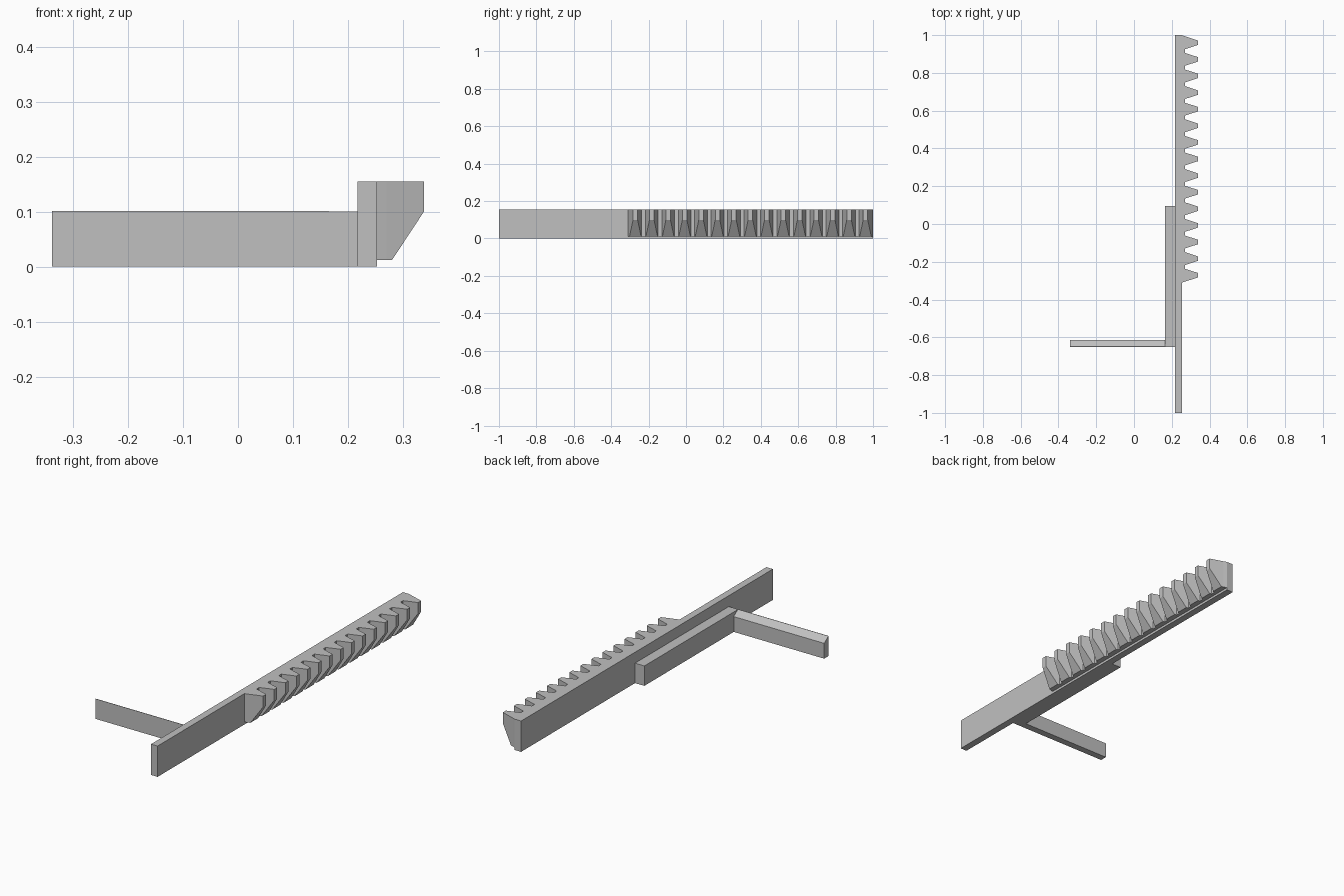
import bpy
import bmesh

cube = bpy.data.objects.get("Cube")
if cube:
    bpy.data.objects.remove(cube)

grey = bpy.data.materials.new("plain grey")
grey.use_nodes = True
colour = (0.53, 0.53, 0.53, 1)
grey.diffuse_color = colour
grey.node_tree.nodes["Principled BSDF"].inputs["Base Color"].default_value = colour


def prism(name, outline, place, start, end):
    """Extrude a convex outline from start to end; place maps it into space."""
    bm = bmesh.new()
    for level in (start, end):
        for u, v in outline:
            bm.verts.new(place(u, v, level))
    bmesh.ops.convex_hull(bm, input=bm.verts)
    return finish(name, bm)


def finish(name, bm):
    bmesh.ops.dissolve_limit(bm, angle_limit=0.01, verts=bm.verts, edges=bm.edges)
    bmesh.ops.recalc_face_normals(bm, faces=bm.faces)
    mesh = bpy.data.meshes.new(name)
    bm.to_mesh(mesh)
    bm.free()
    mesh.materials.append(grey)
    obj = bpy.data.objects.new(name, mesh)
    bpy.context.collection.objects.link(obj)
    return obj


def rect(a, b, c, d):
    return [(a, c), (b, c), (b, d), (a, d)]


def upright(u, v, w):
    return (u, v, w)


def sideways(u, v, w):
    return (w, u, v)


TOP = 0.155
# Long bar and the mounting block beside it
prism("long_bar", rect(0.217, 0.253, -1, 1), upright, 0, TOP)
prism("side_block", rect(0.165, 0.217, -0.65, 0.095), upright, 0, 0.1)

# Arm with a sloping top
prism("side_arm", [(-0.65, 0), (-0.615, 0), (-0.615, 0.077), (-0.648, 0.101), (-0.65, 0.101)],
      sideways, -0.338, 0.165)

# Thin backing that joins the teeth
ROOT, TIP, FOOT = 0.27, 0.338, 0.012
FIRST, PITCH, COUNT = -0.271, 0.0879, 15
last = FIRST + PITCH * (COUNT - 1)
prism("tooth_backing",
      [(0.253, FIRST - 0.039), (ROOT, FIRST - 0.034), (ROOT, last + 0.034), (0.253, 1)],
      upright, FOOT, TOP)


# One tooth, tapered in plan and cut back below, repeated along the bar
def half_width(x):
    return 0.034 - 0.022 * (x - ROOT) / (TIP - ROOT)


bm = bmesh.new()
for x, z in ((ROOT, FOOT), (ROOT, TOP), (TIP, TOP), (TIP, 0.1), (0.28, FOOT)):
    for side in (-1, 1):
        bm.verts.new((x, FIRST + side * half_width(x), z))
bmesh.ops.convex_hull(bm, input=bm.verts)
teeth = finish("rack_teeth", bm)
array = teeth.modifiers.new("repeat", 'ARRAY')
array.count = COUNT
array.use_relative_offset = False
array.use_constant_offset = True
array.constant_offset_displace = (0, PITCH, 0)
